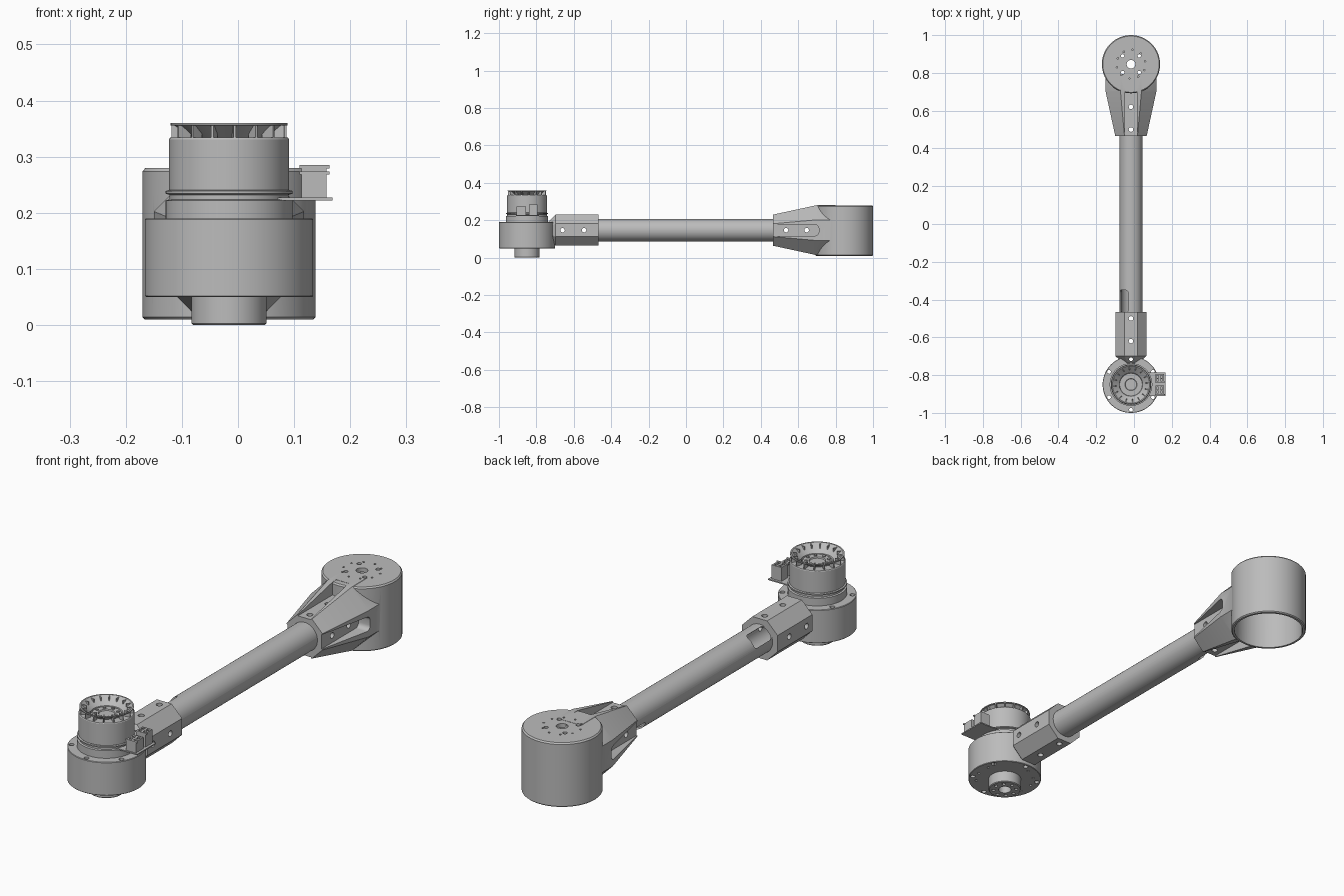
import bpy, bmesh
from math import sin, cos, pi, radians
from mathutils import Vector

cube = bpy.data.objects.get("Cube")
if cube:
    bpy.data.objects.remove(cube)

AX, AZ = -0.016, 0.147        # centre line of the arm
MY, CY = -0.85, 0.846         # motor axis and cup axis along y

grey = bpy.data.materials.new("machined grey")
grey.use_nodes = True
grey.diffuse_color = (0.5, 0.5, 0.5, 1)
grey.node_tree.nodes["Principled BSDF"].inputs["Base Color"].default_value = (0.5, 0.5, 0.5, 1)


def make(name, bm):
    bmesh.ops.recalc_face_normals(bm, faces=bm.faces)
    me = bpy.data.meshes.new(name)
    bm.to_mesh(me)
    bm.free()
    me.materials.append(grey)
    ob = bpy.data.objects.new(name, me)
    bpy.context.collection.objects.link(ob)
    return ob


def lathe(name, profile, cy, n=72):
    """Turn an (r, z) profile that starts and ends on the axis."""
    bm = bmesh.new()
    rings = []
    for r, z in profile:
        if r == 0:
            rings.append([bm.verts.new((AX, cy, z))] * n)
        else:
            rings.append([bm.verts.new((AX + r * cos(2 * pi * i / n), cy + r * sin(2 * pi * i / n), z))
                          for i in range(n)])
    for a, b in zip(rings, rings[1:]):
        for i in range(n):
            j = (i + 1) % n
            bm.faces.new(dict.fromkeys((a[i], a[j], b[j], b[i])))
    return make(name, bm)


def octagon_loft(name, stations):
    """Octagonal sections of the given half size along y."""
    bm = bmesh.new()
    rings = []
    for y, h in stations:
        r = h / cos(pi / 8)
        rings.append([bm.verts.new((AX + r * cos(a), y, AZ + r * sin(a)))
                      for a in (pi / 8 + k * pi / 4 for k in range(8))])
    for a, b in zip(rings, rings[1:]):
        for i in range(8):
            j = (i + 1) % 8
            bm.faces.new((a[i], a[j], b[j], b[i]))
    bm.faces.new(rings[0])
    bm.faces.new(rings[-1])
    return make(name, bm)


def rod(name, r, a, b, n=24):
    """Cylinder between two points."""
    a, b = Vector(a), Vector(b)
    bm = bmesh.new()
    bmesh.ops.create_cone(bm, cap_ends=True, segments=n, radius1=r, radius2=r, depth=(b - a).length)
    bm.transform((b - a).to_track_quat('Z', 'Y').to_matrix().to_4x4())
    bmesh.ops.translate(bm, verts=bm.verts, vec=(a + b) / 2)
    return make(name, bm)


def box(name, lo, hi, round_end=0):
    lo, hi = Vector(lo), Vector(hi)
    bm = bmesh.new()
    bmesh.ops.create_cube(bm, size=1)
    for v in bm.verts:
        v.co = [(lo[k] + hi[k]) / 2 + v.co[k] * (hi[k] - lo[k]) for k in range(3)]
    if round_end:             # soften the vertical x edges
        es = [e for e in bm.edges if abs(e.verts[0].co.x - e.verts[1].co.x) > 1e-5]
        bmesh.ops.bevel(bm, geom=es, offset=round_end, segments=5, profile=0.5, affect='EDGES')
    return make(name, bm)


def boolean(ob, other, op='DIFFERENCE'):
    mod = ob.modifiers.new("cut", 'BOOLEAN')
    mod.operation, mod.solver, mod.object = op, 'EXACT', other
    bpy.context.view_layer.objects.active = ob
    bpy.ops.object.modifier_apply(modifier=mod.name)
    if other.name.startswith("cutter"):
        bpy.data.objects.remove(other)


def drill_z(ob, r, x, y, z0=-0.2, z1=0.6):
    boolean(ob, rod("cutter", r, (x, y, z0), (x, y, z1)))


def cross_holes(ob, tops, sides):
    for y in tops:
        drill_z(ob, 0.012, AX, y)
    for y in sides:
        boolean(ob, rod("cutter", 0.012, (-0.4, y, AZ), (0.4, y, AZ)))


def ring_points(count, r, cy, start=0):
    return [(AX + r * cos(start + 2 * pi * k / count), cy + r * sin(start + 2 * pi * k / count))
            for k in range(count)]


REAR = ((0.5, 0.62), (0.535, 0.645))
FRONT = ((-0.5, -0.62), (-0.545, -0.66))

# Rear bracket: flared octagon with a groove on each flat side
bracket = octagon_loft("rear_bracket", [(0.465, 0.083), (0.7, 0.134), (0.8, 0.134)])
for s in (-1, 1):
    z = sorted((AZ + s * 0.079, AZ + s * 0.3))
    boolean(bracket, box("cutter", (AX - 0.031, 0.4, z[0]), (AX + 0.031, 0.72, z[1])))
    x = sorted((AX + s * 0.08, AX + s * 0.3))
    boolean(bracket, box("cutter", (x[0], 0.4, AZ - 0.03), (x[1], 0.71, AZ + 0.03), 0.02))

# Rear cup: open underneath, joined with its bracket
cup = lathe("rear_cup", [(0, 0.01), (0.15, 0.01), (0.154, 0.014), (0.154, 0.274),
                         (0.149, 0.28), (0, 0.28)], CY, 96)
boolean(cup, bracket, 'UNION')
bpy.data.objects.remove(bracket)
boolean(cup, rod("cutter", 0.141, (AX, CY, -0.1), (AX, CY, 0.262), 96))
boolean(cup, rod("cutter", 0.0595, (AX, 0.4, AZ), (AX, 0.68, AZ), 48))
cross_holes(cup, *REAR)
drill_z(cup, 0.023, AX, CY)
for x, y in ring_points(4, 0.062, CY, pi / 4):
    drill_z(cup, 0.009, x, y)
for x, y in ring_points(10, 0.076, CY, radians(12)):
    drill_z(cup, 0.004, x, y, 0.27, 0.3)

# Front housing with its octagonal tube clamp
housing = lathe("front_housing", [(0, 0.05), (0.148, 0.05), (0.15, 0.052), (0.15, 0.188),
                                  (0.148, 0.19), (0, 0.19)], MY, 96)
clamp = octagon_loft("tube_clamp", [(-0.467, 0.083), (-0.698, 0.083), (-0.735, 0.045)])
boolean(housing, clamp, 'UNION')
bpy.data.objects.remove(clamp)
boolean(housing, rod("cutter", 0.0595, (AX, -0.4, AZ), (AX, -0.68, AZ), 48))
cross_holes(housing, *FRONT)
for x, y in ring_points(6, 0.134, MY, pi / 6):
    drill_z(housing, 0.01, x, y)
for x, y in ring_points(12, 0.118, MY, pi / 12):
    drill_z(housing, 0.005, x, y, 0.0, 0.06)

# Hollow arm tube with a slot near each end
tube = rod("arm_tube", 0.06, (AX, -0.68, AZ), (AX, 0.68, AZ), 64)
boolean(tube, rod("cutter", 0.052, (AX, -0.8, AZ), (AX, 0.8, AZ), 64))
cross_holes(tube, *REAR)
cross_holes(tube, *FRONT)
for y0, y1, up in ((-0.47, -0.35, 1), (0.37, 0.47, -1)):
    slot = box("cutter", (0.02, y0, -0.031), (0.1, y1, 0.031), 0.015)
    slot.rotation_euler = (0, radians(-135 if up > 0 else 135), 0)
    slot.location = (AX, 0, AZ)
    bpy.context.view_layer.update()
    boolean(tube, slot)

# Output hub under the housing
hub = lathe("output_hub", [(0, 0.0), (0.064, 0.0), (0.067, 0.003), (0.067, 0.06), (0, 0.06)], MY)
drill_z(hub, 0.026, AX, MY, -0.1, 0.04)
for x, y in ring_points(8, 0.047, MY):
    drill_z(hub, 0.007, x, y, -0.1, 0.02)

# Motor: stepped base, can and dished top
lathe("motor_base", [(0, 0.185), (0.113, 0.185), (0.113, 0.222), (0.106, 0.224), (0.106, 0.232),
                     (0.113, 0.234), (0.113, 0.239), (0.104, 0.241), (0, 0.241)], MY)
can = lathe("motor_can", [(0, 0.238), (0.104, 0.238), (0.107, 0.241), (0.107, 0.331), (0.105, 0.334),
                          (0.07, 0.334), (0.096, 0.355), (0.104, 0.356), (0.104, 0.36),
                          (0.098, 0.36), (0.062, 0.33), (0.06, 0.322), (0, 0.322)], MY)
lathe("motor_centre", [(0, 0.315), (0.056, 0.315), (0.056, 0.329), (0.032, 0.329),
                       (0.03, 0.324), (0, 0.324)], MY)
for k, (x, y) in enumerate(ring_points(8, 0.044, MY)):
    rod(f"centre_bolt_{k + 1}", 0.006, (x, y, 0.32), (x, y, 0.334), 12)

# Cooling vanes below the rim
for k in range(16):
    vane = box(f"cooling_vane_{k + 1}", (0.078, -0.002, 0.333), (0.103, 0.002, 0.357))
    vane.location = (AX, MY, 0)
    vane.rotation_euler = (0, 0, 2 * pi * (k + 0.25) / 16)

# Cable connectors on a small side board
box("connector_board", (0.07, -0.91, 0.222), (0.168, -0.785, 0.227))
for name, y0, y1, top in (("front_connector", -0.905, -0.855, 0.274), ("rear_connector", -0.84, -0.795, 0.285)):
    plug = box(name, (0.113, y0, 0.226), (0.158, y1, top))
    for dy in (0.3, 0.7):
        y = y0 + (y1 - y0) * dy
        for x in (0.125, 0.146):
            boolean(plug, box("cutter", (x - 0.006, y - 0.006, top - 0.02), (x + 0.006, y + 0.006, top + 0.02)))
    box(name + "_lip", (0.11, y0, top - 0.006), (0.163, y0 + 0.006, top))

# Smooth round walls, keep edges crisp
bpy.ops.object.select_all(action='DESELECT')
for ob in bpy.context.collection.objects:
    if ob.type == 'MESH' and grey.name in ob.data.materials:
        ob.select_set(True)
        bpy.context.view_layer.objects.active = ob
bpy.ops.object.shade_smooth_by_angle(angle=radians(30))
